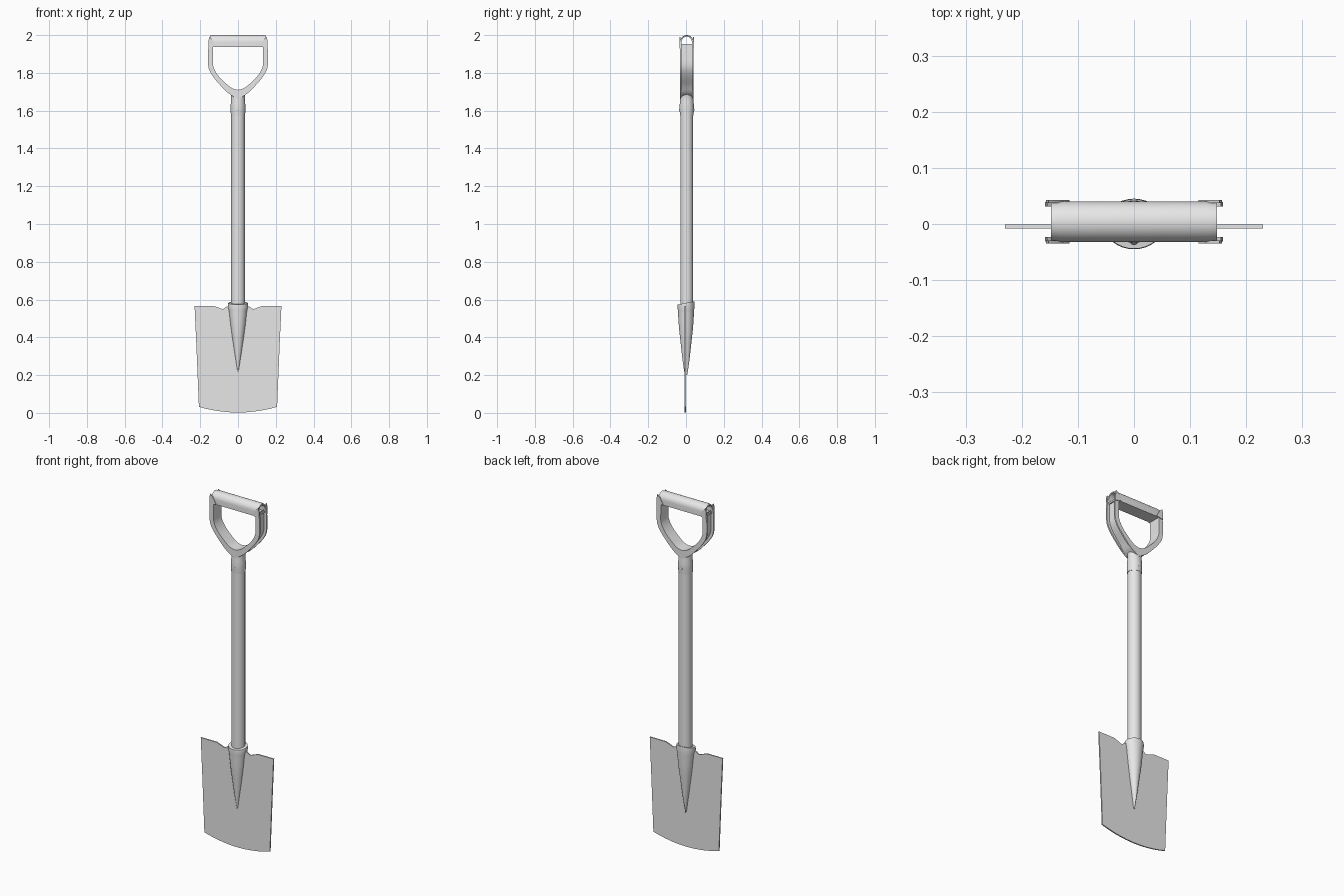
import bpy, bmesh, math
from mathutils import Vector

cube = bpy.data.objects.get("Cube")
if cube:
    bpy.data.objects.remove(cube)

steel = bpy.data.materials.new("plain grey")
steel.use_nodes = True
grey = (0.8, 0.8, 0.8, 1)
steel.diffuse_color = grey
steel.node_tree.nodes["Principled BSDF"].inputs["Base Color"].default_value = grey

CY = 0.004  # depth of the shaft axis


def smooth_path(points, steps=4):
    """Catmull-Rom interpolation through tuples of any length."""
    pts = [Vector(p) for p in points]
    ext = [pts[0]] + pts + [pts[-1]]
    out = []
    for a, b, c, d in zip(ext, ext[1:], ext[2:], ext[3:]):
        for i in range(steps):
            t = i / steps
            out.append(0.5 * (2 * b + (c - a) * t + (2 * a - 5 * b + 4 * c - d) * t ** 2
                              + (3 * b - a - 3 * c + d) * t ** 3))
    return out + [pts[-1]]


def loft(name, rings, caps=True, loop=False, mirror=False, angle=35):
    """Skin a list of equal rings into one part."""
    bm = bmesh.new()
    rows = [[bm.verts.new(p) for p in ring] for ring in rings]
    n = len(rows[0])
    pairs = list(zip(rows, rows[1:])) + ([(rows[-1], rows[0])] if loop else [])
    for r, s in pairs:
        for i in range(n):
            j = (i + 1) % n
            bm.faces.new((r[i], r[j], s[j], s[i]))
    if caps and not loop:
        bm.faces.new(rows[0])
        bm.faces.new(rows[-1])
    bmesh.ops.recalc_face_normals(bm, faces=bm.faces)
    mesh = bpy.data.meshes.new(name)
    bm.to_mesh(mesh)
    bm.free()
    mesh.materials.append(steel)
    ob = bpy.data.objects.new(name, mesh)
    bpy.context.collection.objects.link(ob)
    if mirror:
        ob.modifiers.new("Mirror", 'MIRROR')
    bpy.ops.object.select_all(action='DESELECT')
    ob.select_set(True)
    bpy.context.view_layer.objects.active = ob
    bpy.ops.object.shade_smooth_by_angle(angle=math.radians(angle))
    return ob


def ellipse(z, rx, ry, tilt=0.0, y=CY, n=32):
    angles = [2 * math.pi * i / n for i in range(n)]
    return [(rx * math.cos(a), y + ry * math.sin(a), z + tilt * ry * math.sin(a))
            for a in angles]


# Shaft
loft("shaft", [ellipse(0.5, 0.036, 0.034), ellipse(1.64, 0.036, 0.034)])

# Blade: half outline with shoulder notch and curved cutting edge
half = smooth_path([(0.03, 0.57), (0.06, 0.562), (0.08, 0.55), (0.1, 0.556), (0.13, 0.567)])
half = [tuple(p) for p in half] + [(0.23, 0.567), (0.22, 0.35)]
half += [(x, 0.002 + 0.03 * (x / 0.207) ** 2) for x in (0.207, 0.17, 0.13, 0.09, 0.045)]
outline = half + [(0, 0.002)] + [(-x, z) for x, z in reversed(half)]
loft("blade", [[(x, y, z) for x, z in outline] for y in (-0.008, -0.001)], angle=20)

# Tapered socket running down both faces of the blade
stations = smooth_path([(0.2, 0.002, 0.006), (0.27, 0.012, 0.017), (0.35, 0.024, 0.026),
                        (0.45, 0.038, 0.037), (0.54, 0.048, 0.043)])
rings = [ellipse(z, rx, ry, y=0) for z, rx, ry in stations]
rings += [ellipse(0.565, 0.054, 0.045, 0.15, 0), ellipse(0.582, 0.052, 0.044, 0.2, 0),
          ellipse(0.582, 0.038, 0.037, 0.2, 0.002)]
loft("blade_socket", rings)

# Collar that grips the top of the shaft
collar = smooth_path([(1.575, 0.038, 0.036), (1.62, 0.039, 0.038),
                      (1.67, 0.037, 0.034), (1.7, 0.042, 0.032)])
loft("handle_collar", [ellipse(*s) for s in collar])

# Rivets through the collar
for side, label in ((-1, "front"), (1, "back")):
    loft(label + "_rivet", [[(x, y + side * d, z + 1.605) for x, y, z in
         [(r * math.cos(i * math.pi / 6), CY, r * math.sin(i * math.pi / 6)) for i in range(12)]]
        for r, d in ((0.006, 0.034), (0.006, 0.039), (0.003, 0.041))])

# Yoke arms: outward-facing channel, stations of inner x z, outer x z, web share
arm = smooth_path([(0.132, 1.945, 0.155, 1.965, 0.4), (0.132, 1.89, 0.159, 1.89, 0.4),
                   (0.131, 1.835, 0.155, 1.825, 0.4), (0.106, 1.787, 0.132, 1.78, 0.45),
                   (0.063, 1.743, 0.085, 1.725, 0.6), (0.03, 1.718, 0.048, 1.69, 0.95),
                   (0, 1.71, 0, 1.66, 0.97)])
rings = []
h, t = 0.035, 0.008
for ix, iz, ox, oz, web in arm:
    section = [(0, -h), (1, -h), (1, t - h), (web, t - h),
               (web, h - t), (1, h - t), (1, h), (0, h)]
    rings.append([(ix + u * (ox - ix), CY + y, iz + u * (oz - iz)) for u, y in section])
loft("yoke_arms", rings, mirror=True)

# Ears clasping the grip ends
ear = [(0.115, 1.94), (0.157, 1.93), (0.157, 1.965), (0.152, 1.99), (0.135, 1.975)]
for side, label in ((-1, "front"), (1, "back")):
    loft(label + "_grip_ears", [[(x, CY + side * d, z) for x, z in ear]
                                for d in (0.033, 0.039)], mirror=True)


# Hollow grip tube with an arched top and flat underside
def arch(x, r, base, n=16):
    pts = [(x, CY - r, base)]
    pts += [(x, CY - r * math.cos(math.pi * i / n), 1.964 + r * math.sin(math.pi * i / n))
            for i in range(n + 1)]
    return pts + [(x, CY + r, base)]


loft("hand_grip", [arch(-0.148, 0.034, 1.938), arch(-0.13, 0.036, 1.937),
                   arch(0.13, 0.036, 1.937), arch(0.148, 0.034, 1.938),
                   arch(0.148, 0.027, 1.948), arch(-0.148, 0.027, 1.948)], loop=True)
